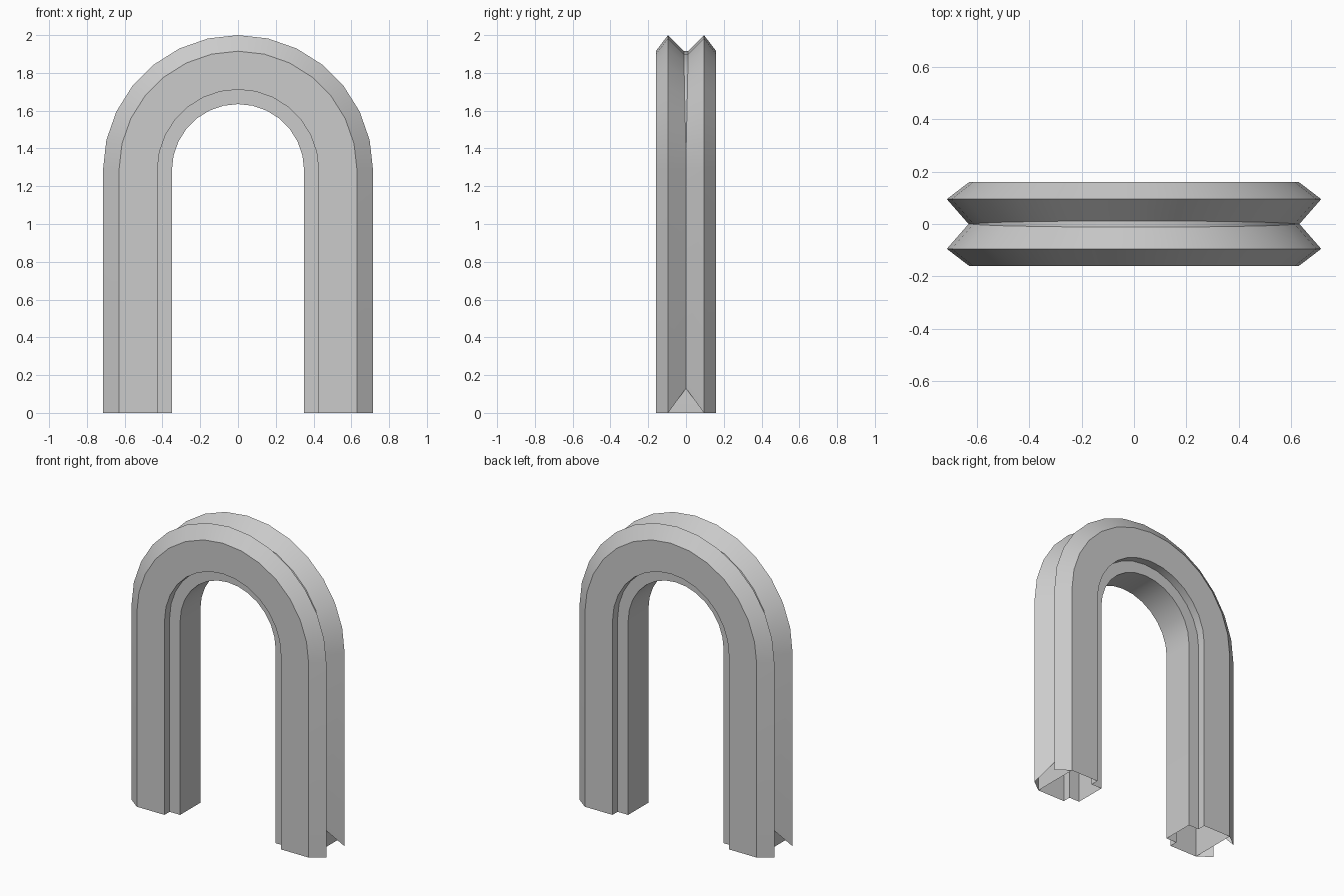
import bpy, bmesh
from math import sin, cos, pi

if "Cube" in bpy.data.objects:
    bpy.data.objects.remove(bpy.data.objects["Cube"])

SPRING = 1.285   # height where the legs turn into the arch
SEGS = 14


def sweep(name, section, closed):
    """Sweep a section of (leg radius, y, foot height, crown radius) over an upside-down U."""
    bm = bmesh.new()

    def ring(side=None, angle=0.0):
        verts = []
        for r, y, foot, crown in section:
            if side is not None:
                co = (side * r, y, foot)
            else:
                rad = r + (crown - r) * sin(angle)
                co = (rad * cos(angle), y, SPRING + rad * sin(angle))
            verts.append(bm.verts.new(co))
        return verts

    rings = [ring(side=1)]
    rings += [ring(angle=pi * i / SEGS) for i in range(SEGS + 1)]
    rings.append(ring(side=-1))
    n = len(section)
    for a, b in zip(rings, rings[1:]):
        for i in range(n if closed else n - 1):
            j = (i + 1) % n
            bm.faces.new((a[i], a[j], b[j], b[i]))
    mesh = bpy.data.meshes.new(name)
    bm.to_mesh(mesh)
    bm.free()
    obj = bpy.data.objects.new(name, mesh)
    bpy.context.collection.objects.link(obj)
    bpy.ops.object.select_all(action='DESELECT')
    obj.select_set(True)
    bpy.context.view_layer.objects.active = obj
    bpy.ops.object.shade_smooth_by_angle(angle=pi / 6)
    return obj


def mirrored(half):
    return half + [(r, -y, f, c) for r, y, f, c in reversed(half) if y != 0]


# Hollow arch body with the stepped inner lip, open at the feet
body = mirrored([(r, y, 0, r) for r, y in
                 [(0.35, -0.106), (0.427, -0.106), (0.427, -0.16), (0.63, -0.16)]])
sweep("arch_body", body, True)

# Outer rim: two chamfered ridges with a V groove that deepens at the crown
rim = mirrored([(0.63, -0.16, 0, 0.63), (0.715, -0.095, 0, 0.715),
                (0.632, 0, 0.13, 0.618)])
rim_obj = sweep("grooved_rim", rim, False)

# Make normals face outwards
for name in ("arch_body", "grooved_rim"):
    mesh = bpy.data.objects[name].data
    bm = bmesh.new()
    bm.from_mesh(mesh)
    bmesh.ops.recalc_face_normals(bm, faces=bm.faces)
    bm.faces.ensure_lookup_table()
    # the outermost sloping faces on the right leg must point to +x
    f = max(bm.faces, key=lambda f: f.calc_center_median().x)
    if f.normal.x < 0:
        bmesh.ops.reverse_faces(bm, faces=bm.faces)
    bm.to_mesh(mesh)
    bm.free()
